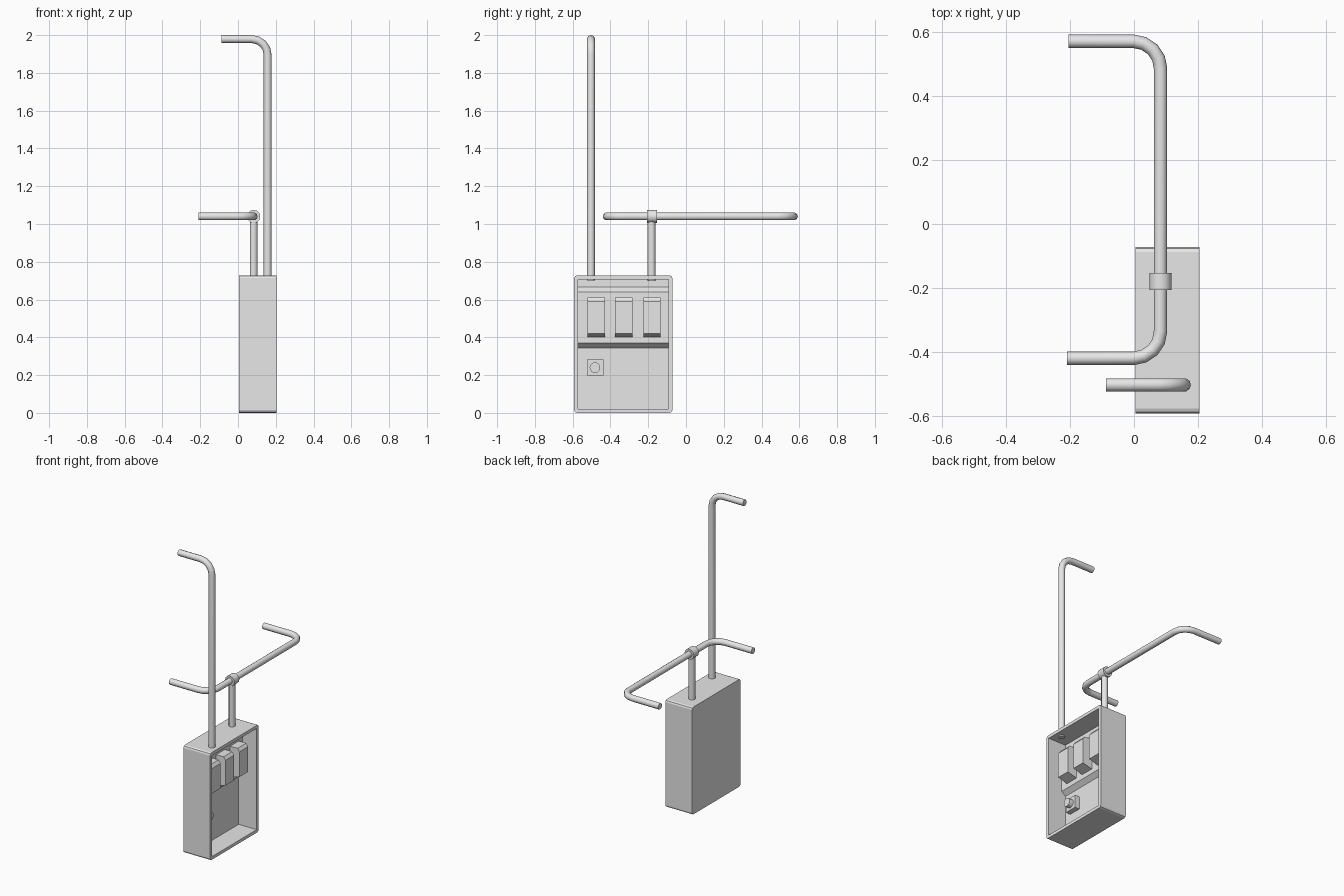
import bpy
import bmesh
from math import pi, cos, sin, radians
from mathutils import Vector, Matrix

cube = bpy.data.objects.get("Cube")
if cube:
    bpy.data.objects.remove(cube, do_unlink=True)

GREY = (0.8, 0.8, 0.8, 1)
grey = bpy.data.materials.new("light grey")
grey.use_nodes = True
grey.diffuse_color = GREY
grey.node_tree.nodes["Principled BSDF"].inputs["Base Color"].default_value = GREY


def finish(name, bm, smooth=None):
    """Turn a bmesh into a named grey object."""
    bmesh.ops.recalc_face_normals(bm, faces=bm.faces)
    mesh = bpy.data.meshes.new(name)
    bm.to_mesh(mesh)
    bm.free()
    mesh.materials.append(grey)
    obj = bpy.data.objects.new(name, mesh)
    bpy.context.collection.objects.link(obj)
    if smooth:
        bpy.ops.object.select_all(action='DESELECT')
        obj.select_set(True)
        bpy.context.view_layer.objects.active = obj
        bpy.ops.object.shade_smooth_by_angle(angle=radians(smooth))
    return obj


def block(lo, hi):
    """Axis-aligned box between two corners."""
    lo, hi = Vector(lo), Vector(hi)
    bm = bmesh.new()
    size = Matrix.Diagonal((*(hi - lo), 1))
    bmesh.ops.create_cube(bm, size=1, matrix=Matrix.Translation((lo + hi) / 2) @ size)
    return bm


def prism(name, profile, y0, y1):
    """Extrude an (x, z) profile along y."""
    bm = bmesh.new()
    face = bm.faces.new([bm.verts.new((x, y0, z)) for x, z in profile])
    ext = bmesh.ops.extrude_face_region(bm, geom=[face], use_keep_orig=True)
    moved = [g for g in ext["geom"] if isinstance(g, bmesh.types.BMVert)]
    bmesh.ops.translate(bm, verts=moved, vec=(0, y1 - y0, 0))
    return finish(name, bm)


def cylinder(name, centre, axis, radius, length, sides):
    bm = bmesh.new()
    turn = Vector(axis).to_track_quat('Z', 'Y').to_matrix().to_4x4()
    bmesh.ops.create_cone(bm, cap_ends=True, segments=sides, radius1=radius,
                          radius2=radius, depth=length,
                          matrix=Matrix.Translation(centre) @ turn)
    return finish(name, bm, 40)


def bent_path(corners, bend, steps=4):
    """Replace each inner right-angle corner by an arc."""
    pts = [Vector(c) for c in corners]
    out = [pts[0]]
    for before, corner, after in zip(pts, pts[1:], pts[2:]):
        a = (before - corner).normalized()
        b = (after - corner).normalized()
        hub = corner + (a + b) * bend
        for i in range(steps + 1):
            t = i / steps * pi / 2
            out.append(hub - b * bend * cos(t) - a * bend * sin(t))
    return out + [pts[-1]]


def rod(name, path, radius=0.021, sides=10):
    """Sweep a round section along a planar path, mitring each joint."""
    bm = bmesh.new()
    normal = (path[1] - path[0]).cross(path[-1] - path[0])
    if normal.length < 1e-6:
        normal = (path[1] - path[0]).orthogonal()
    normal.normalize()
    rings = []
    for i, p in enumerate(path):
        d_in = (p - path[max(i - 1, 0)]).normalized()
        d_out = (path[min(i + 1, len(path) - 1)] - p).normalized()
        tangent = (d_in + d_out).normalized()
        side = tangent.cross(normal)
        rings.append([bm.verts.new(p + radius * (cos(k * 2 * pi / sides) * side
                                                 + sin(k * 2 * pi / sides) * normal))
                      for k in range(sides)])
    for r, s in zip(rings, rings[1:]):
        for k in range(sides):
            n = (k + 1) % sides
            bm.faces.new((r[k], r[n], s[n], s[k]))
    bm.faces.new(rings[0])
    bm.faces.new(rings[-1])
    return finish(name, bm, 40)


# Open housing: rounded corners, then the +x face is inset and pushed inwards
X0, X1, Y0, Y1, TOP, BACK = 0.005, 0.205, -0.592, -0.072, 0.728, 0.07
bm = block((X0, Y0, 0), (X1, Y1, TOP))
long_edges = [e for e in bm.edges if abs(e.verts[0].co.x - e.verts[1].co.x) > 0.1]
bmesh.ops.bevel(bm, geom=long_edges, offset=0.015, segments=2, profile=0.5, affect='EDGES')
bm.normal_update()
opening = max(bm.faces, key=lambda f: f.calc_center_median().x)
bmesh.ops.inset_region(bm, faces=[opening], thickness=0.021, use_even_offset=True)
ext = bmesh.ops.extrude_face_region(bm, geom=[opening])
floor = [g for g in ext["geom"] if isinstance(g, bmesh.types.BMVert)]
bmesh.ops.translate(bm, verts=floor, vec=(BACK - X1, 0, 0))
if opening.is_valid:
    bmesh.ops.delete(bm, geom=[opening], context='FACES_ONLY')
finish("housing", bm)

# Raised switch panel with sloped upper and lower edges
RIDGE = 0.10
prism("switch_panel", [(BACK - 0.005, 0.34), (RIDGE, 0.37), (RIDGE, 0.64),
                       (BACK - 0.005, 0.67)], Y0 + 0.02, Y1 - 0.02)

# Three switches
for i, y in enumerate((-0.475, -0.33, -0.18)):
    prism(f"switch_{i + 1}", [(RIDGE - 0.005, 0.40), (0.17, 0.42), (0.17, 0.59),
                              (0.155, 0.61), (RIDGE - 0.005, 0.61)],
          y - 0.046, y + 0.046)

# Push button on a square base
finish("button_base", block((BACK - 0.005, -0.525, 0.197), (0.105, -0.438, 0.283)))
cylinder("button", (0.11, -0.482, 0.24), (1, 0, 0), 0.028, 0.05, 16)

# Tall rod with a bent top
rod("tall_rod", bent_path([(0.157, -0.503, 0.70), (0.157, -0.503, 1.979),
                           (-0.088, -0.503, 1.979)], 0.085))

# Short post, clamp ring and double-bent crossbar
PX, PZ = 0.083, 1.04
rod("post", [Vector((PX, -0.182, 0.70)), Vector((PX, -0.182, PZ))])
cylinder("clamp_ring", (PX, -0.18, PZ), (0, 1, 0), 0.035, 0.054, 12)
rod("crossbar", bent_path([(-0.21, -0.42, PZ), (PX, -0.42, PZ),
                           (PX, 0.571, PZ), (-0.205, 0.571, PZ)], 0.085))
